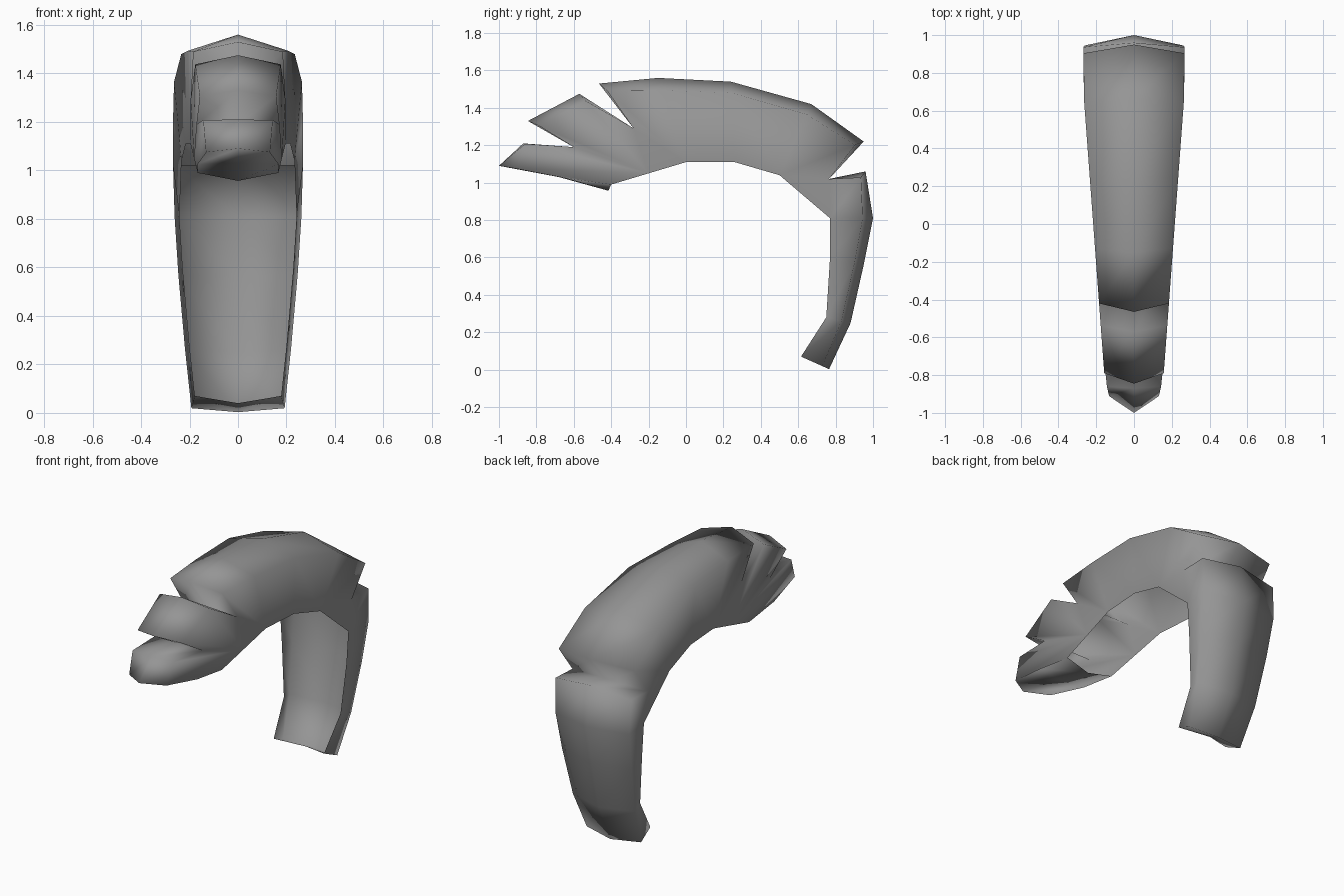
import bpy, bmesh
from mathutils import Vector

cube = bpy.data.objects.get("Cube")
if cube:
    bpy.data.objects.remove(cube)

grey = bpy.data.materials.new("plain_grey")
grey.use_nodes = True
colour = (0.3, 0.3, 0.3, 1)
grey.diffuse_color = colour
grey.node_tree.nodes["Principled BSDF"].inputs["Base Color"].default_value = colour

# Open rim of the arch in (y, z), from the foot up and over to the front
foot, shin, calf, knee = (.615, .07), (.75, .28), (.77, .6), (.77, .81)
bend, crown, middle, brow, chin = (.5, 1.04), (.26, 1.11), (0, 1.11), (-.2, 1.05), (-.4, .99)

# Cross-sections: ridge y, ridge z, matching rim point, shoulder drop
sections = [
    # hanging back plate
    (.765, .003, foot, .04), (.88, .25, shin, .05), (.95, .56, calf, .05),
    (1, .81, knee, .055), (.96, 1.06, knee, .04), (.765, 1.02, knee, 0),
    # large top plate
    (.95, 1.22, bend, .05), (.67, 1.42, bend, .06), (.24, 1.54, crown, .06),
    (-.15, 1.56, middle, .07), (-.465, 1.53, middle, .06), (-.28, 1.29, brow, 0),
    # middle front plate
    (-.57, 1.475, brow, .05), (-.845, 1.33, brow, .06), (-.6, 1.19, brow, 0),
    # lower front plate and its underside
    (-.87, 1.21, brow, .01), (-1, 1.09, chin, .09), (-.68, 1.03, chin, .03),
    (-.415, .957, chin, .03),
]


def half_width(y, z):
    """Narrows towards the front and towards the foot."""
    if z < 1 and y > 0:
        return .268 - .078 * (1 - z) ** 1.5
    width = min(.268, .216 + .074 * y)
    return width - .15 * max(0, -.8 - y)


def section(y, z, rim, drop):
    """Five points across the shell: rim, shoulder, ridge, shoulder, rim."""
    ridge, edge = Vector((0, y, z)), Vector((0, *rim))
    shoulder = ridge + (edge - ridge).normalized() * drop
    out = Vector((half_width(shoulder.y, shoulder.z), 0, 0))
    side = Vector((half_width(*rim) - .02, 0, 0))
    return [edge + side, shoulder + out, ridge, shoulder - out, edge - side]


# Loft the sections into one arched shell, open underneath
bm = bmesh.new()
rows = [[bm.verts.new(p) for p in section(*s)] for s in sections]
for a, b in zip(rows, rows[1:]):
    for i in range(4):
        bm.faces.new((a[i], a[i + 1], b[i + 1], b[i]))

# Foot cap as two mirrored halves
left_rim, left, ridge, right, right_rim = rows[0]
notch = bm.verts.new((0, .687, .04))
bm.faces.new((ridge, left, left_rim, notch))
bm.faces.new((ridge, notch, right_rim, right))

# Weld the rim points shared by several sections
bmesh.ops.remove_doubles(bm, verts=bm.verts, dist=.025)
bmesh.ops.recalc_face_normals(bm, faces=bm.faces)
mesh = bpy.data.meshes.new("layered_crest")
bm.to_mesh(mesh)
bm.free()
mesh.materials.append(grey)
mesh.shade_smooth()
crest = bpy.data.objects.new("layered_crest", mesh)
bpy.context.collection.objects.link(crest)
